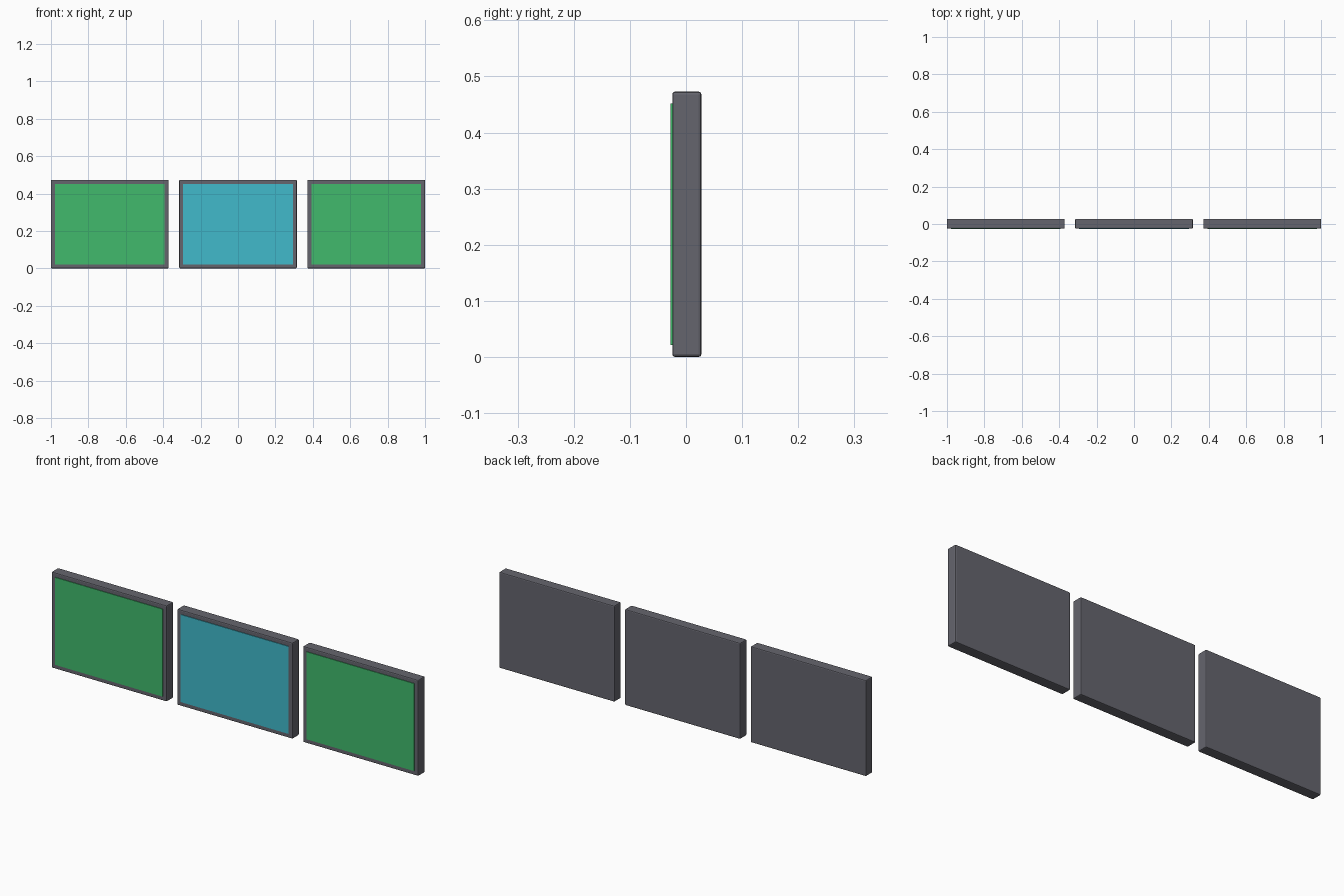
import bpy

if "Cube" in bpy.data.objects:
    bpy.data.objects.remove(bpy.data.objects["Cube"])

WIDTH, HEIGHT, PITCH = 0.629, 0.473, 0.6855   # one panel and its spacing
FRONT, BACK = -0.0245, 0.0275                 # casing depth range
FACE = -0.0275                                # front of the proud screen
INSET = 0.021                                 # visible casing border


def material(name, rgb):
    mat = bpy.data.materials.new(name)
    mat.diffuse_color = (*rgb, 1.0)
    mat.use_nodes = True
    mat.node_tree.nodes["Principled BSDF"].inputs["Base Color"].default_value = mat.diffuse_color
    return mat


def box(name, mat, x, width, y0, y1, z0, z1):
    bpy.ops.mesh.primitive_cube_add(size=1, location=(x, (y0 + y1) / 2, (z0 + z1) / 2))
    obj = bpy.context.object
    obj.name = name
    obj.scale = (width, y1 - y0, z1 - z0)
    bpy.ops.object.transform_apply(location=False, rotation=False, scale=True)
    obj.data.materials.append(mat)
    return obj


def panel(side, x, screen_mat):
    # Casing with slightly softened edges
    casing = box(side + "_casing", dark, x, WIDTH, FRONT, BACK, 0, HEIGHT)
    bevel = casing.modifiers.new("edge_bevel", 'BEVEL')
    bevel.width = 0.005
    bevel.segments = 2
    # Thin screen standing just proud of the casing
    box(side + "_screen", screen_mat, x, WIDTH - 2 * INSET, FACE, FRONT + 0.004,
        INSET, HEIGHT - INSET)


dark = material("dark_casing", (0.13, 0.13, 0.155))
green = material("green_screen", (0.053, 0.49, 0.15))
teal = material("teal_screen", (0.053, 0.49, 0.60))

# Row of three panels
panel("left", -PITCH, green)
panel("middle", 0, teal)
panel("right", PITCH, green)
